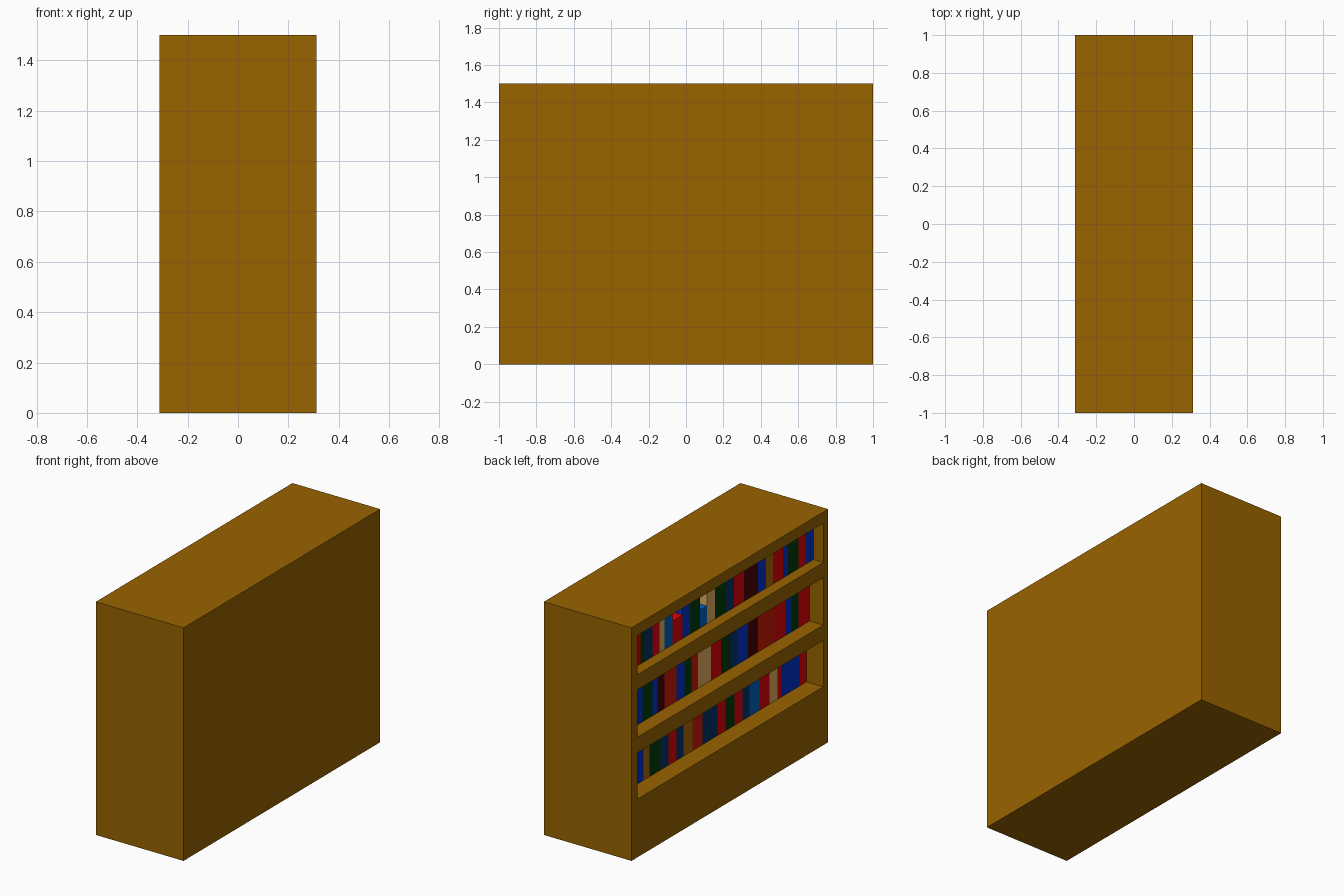
import bpy

if "Cube" in bpy.data.objects:
    bpy.data.objects.remove(bpy.data.objects["Cube"])

# Flat colours (linear), keyed by one letter for the book rows
COLOURS = {
    "W": ("wood", (.315, .125, 0)),
    "B": ("blue", (0, .03, .60)),
    "M": ("mid_blue", (0, .115, .54)),
    "N": ("navy", (0, .032, .13)),
    "G": ("dark_green", (0, .043, .003)),
    "R": ("red", (.75, 0, .001)),
    "U": ("rust", (.62, .009, .001)),
    "D": ("maroon", (.065, 0, .001)),
    "T": ("tan", (.74, .42, .11)),
    "O": ("brown", (.40, .135, .002)),
}
MATS = {}
for key, (name, rgb) in COLOURS.items():
    m = bpy.data.materials.new(name)
    m.diffuse_color = (*rgb, 1)
    m.use_nodes = True
    m.node_tree.nodes["Principled BSDF"].inputs["Base Color"].default_value = m.diffuse_color
    MATS[key] = m


def box(name, lo, hi, mat=None):
    """Axis-aligned box between two corners."""
    x0, y0, z0 = lo
    x1, y1, z1 = hi
    verts = [(x, y, z) for z in (z0, z1) for x, y in ((x0, y0), (x1, y0), (x1, y1), (x0, y1))]
    faces = [(3, 2, 1, 0), (4, 5, 6, 7)]
    faces += [(i, (i + 1) % 4, (i + 1) % 4 + 4, i + 4) for i in range(4)]
    me = bpy.data.meshes.new(name)
    me.from_pydata(verts, [], faces)
    if mat:
        me.materials.append(mat)
    ob = bpy.data.objects.new(name, me)
    bpy.context.collection.objects.link(ob)
    return ob


FRONT, BACK = -.3125, .22    # open face and cavity back (x)
END0, END1 = .94, -.95       # cavity ends (y)

# Each shelf: name, floor z, ceiling z, book setback, book height, row.
# Row: letter + book thickness (in about 1/98 unit), ordered from the +y end;
# a lower-case letter marks a short book.
SHELVES = [
    ("lower", .375, .673, .12, .26,
     "R9 B14 O6 G11 N8 R8 N7 O9 U10 N15 R8 G9 R8 N7 M10 R10 T8 R4 B18 R7"),
    ("middle", .773, 1.078, .098, .265,
     "T6 B13 G10 B5 D7 U12 B8 G7 U7 T13 R10 G9 N7 B11 D10 U17 R11 B6 G7 R11"),
    ("upper", 1.175, 1.428, .071, .226,
     "B4 R9 G4 N8 R7 T5 M8 r10 B7 G10 m7 T8 G11 N8 R10 D14 B8 O7 R10 B5 G10 R7 B8"),
]
SHORT = {"r": .15, "m": .115}    # heights of the short books

# Bookcase carcass with three recesses cut in its -x side
case = box("bookcase", (FRONT, -1, 0), (-FRONT, 1, 1.5), MATS["W"])
for name, z0, z1, *_ in SHELVES:
    cutter = box(name + "_recess_cutter", (FRONT - .1, END1, z0), (BACK, END0, z1), MATS["W"])
    cutter.hide_render = True
    mod = case.modifiers.new(name, "BOOLEAN")
    mod.operation, mod.solver, mod.object = "DIFFERENCE", "EXACT", cutter
    bpy.context.view_layer.objects.active = case
    bpy.ops.object.modifier_apply(modifier=name)
    bpy.data.objects.remove(cutter)

# Books, packed tightly from one end of each shelf to the other
for name, z0, z1, setback, height, row in SHELVES:
    books = row.split()
    unit = (END0 - END1) / sum(int(b[1:]) for b in books)
    y = END0
    for i, b in enumerate(books):
        w = int(b[1:]) * unit
        h = SHORT.get(b[0], height - .008 * (i % 3))
        box(f"{name}_book_{i + 1}", (FRONT + setback, y - w, z0),
            (FRONT + setback + .33, y, z0 + h), MATS[b[0].upper()])
        y -= w
